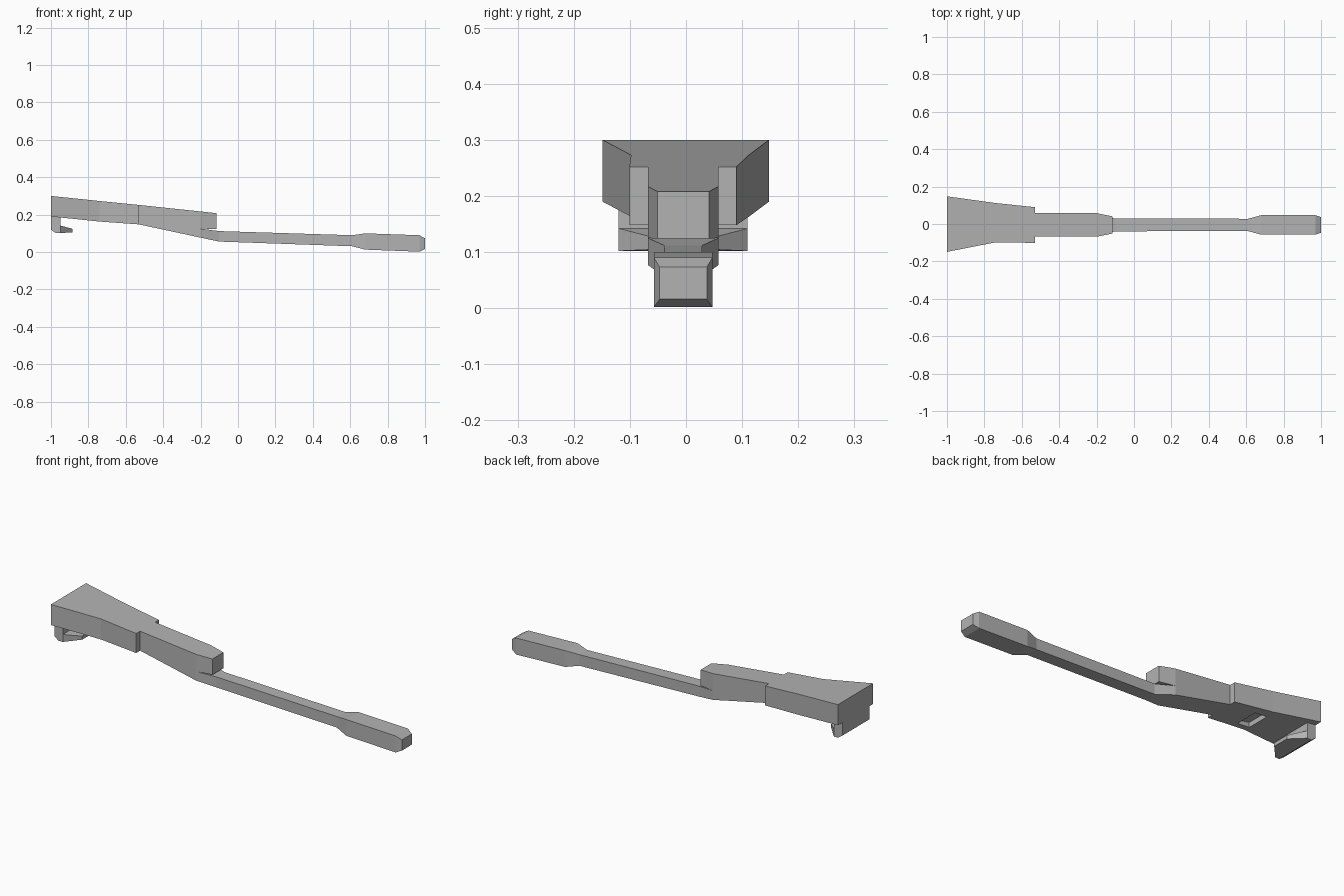
import bpy
import bmesh

cube = bpy.data.objects.get("Cube")
if cube:
    bpy.data.objects.remove(cube, do_unlink=True)

grey = bpy.data.materials.new("plain_grey")
grey.use_nodes = True
colour = (0.45, 0.45, 0.45, 1)
grey.diffuse_color = colour
grey.node_tree.nodes["Principled BSDF"].inputs["Base Color"].default_value = colour


def loft(name, stations):
    """Skin rectangular sections given as (x, y_min, y_max, z_min, z_max)."""
    bm = bmesh.new()
    rings = []
    for x, y0, y1, z0, z1 in stations:
        corners = [(y0, z0), (y1, z0), (y1, z1), (y0, z1)]
        rings.append([bm.verts.new((x, y, z)) for y, z in corners])
    for a, b in zip(rings, rings[1:]):
        for i in range(4):
            j = (i + 1) % 4
            bm.faces.new((a[i], a[j], b[j], b[i]))
    bm.faces.new(rings[0])
    bm.faces.new(rings[-1])
    bmesh.ops.recalc_face_normals(bm, faces=bm.faces)
    mesh = bpy.data.meshes.new(name)
    bm.to_mesh(mesh)
    bm.free()
    mesh.materials.append(grey)
    obj = bpy.data.objects.new(name, mesh)
    bpy.context.collection.objects.link(obj)
    return obj


def centred(name, stations, mid=-0.005):
    """Loft sections given as (x, half_width, z_min, z_max)."""
    return loft(name, [(x, mid - w, mid + w, lo, hi) for x, w, lo, hi in stations])


# Flared head
head = loft("flared_head", [
    (-1.0, -0.149, 0.148, 0.19, 0.30),
    (-0.74, -0.098, 0.112, 0.163, 0.273),
    (-0.53, -0.101, 0.09, 0.148, 0.252),
])

# Shallow cross slot under the head
cutter = centred("slot_cutter", [(-0.75, 0.063, 0.1, 0.19), (-0.68, 0.063, 0.1, 0.178)])
cutter.hide_render = True
cutter.hide_viewport = True
slot = head.modifiers.new("slot", 'BOOLEAN')
slot.object = cutter
slot.operation = 'DIFFERENCE'
slot.solver = 'EXACT'

# Raised neck block with a narrowed nose overhanging the arm
centred("neck_block", [
    (-0.53, 0.063, 0.165, 0.252),
    (-0.2, 0.063, 0.125, 0.217),
    (-0.115, 0.046, 0.124, 0.208),
])

# Long arm running from under the head to the paddle grip
centred("arm_and_grip", [
    (-0.53, 0.063, 0.148, 0.165),
    (-0.2, 0.063, 0.077, 0.125),
    (-0.1, 0.034, 0.056, 0.112),
    (0.61, 0.033, 0.031, 0.09),
    (0.68, 0.052, 0.013, 0.10),
    (0.97, 0.052, 0.002, 0.09),
    (1.0, 0.042, 0.016, 0.073),
])

# Hook: hanging wall and tapered forward tongue
centred("hook_wall", [
    (-1.0, 0.115, 0.12, 0.195),
    (-0.975, 0.115, 0.102, 0.195),
    (-0.95, 0.115, 0.102, 0.189),
])
centred("hook_tongue", [
    (-0.95, 0.115, 0.102, 0.142),
    (-0.885, 0.045, 0.105, 0.124),
])
